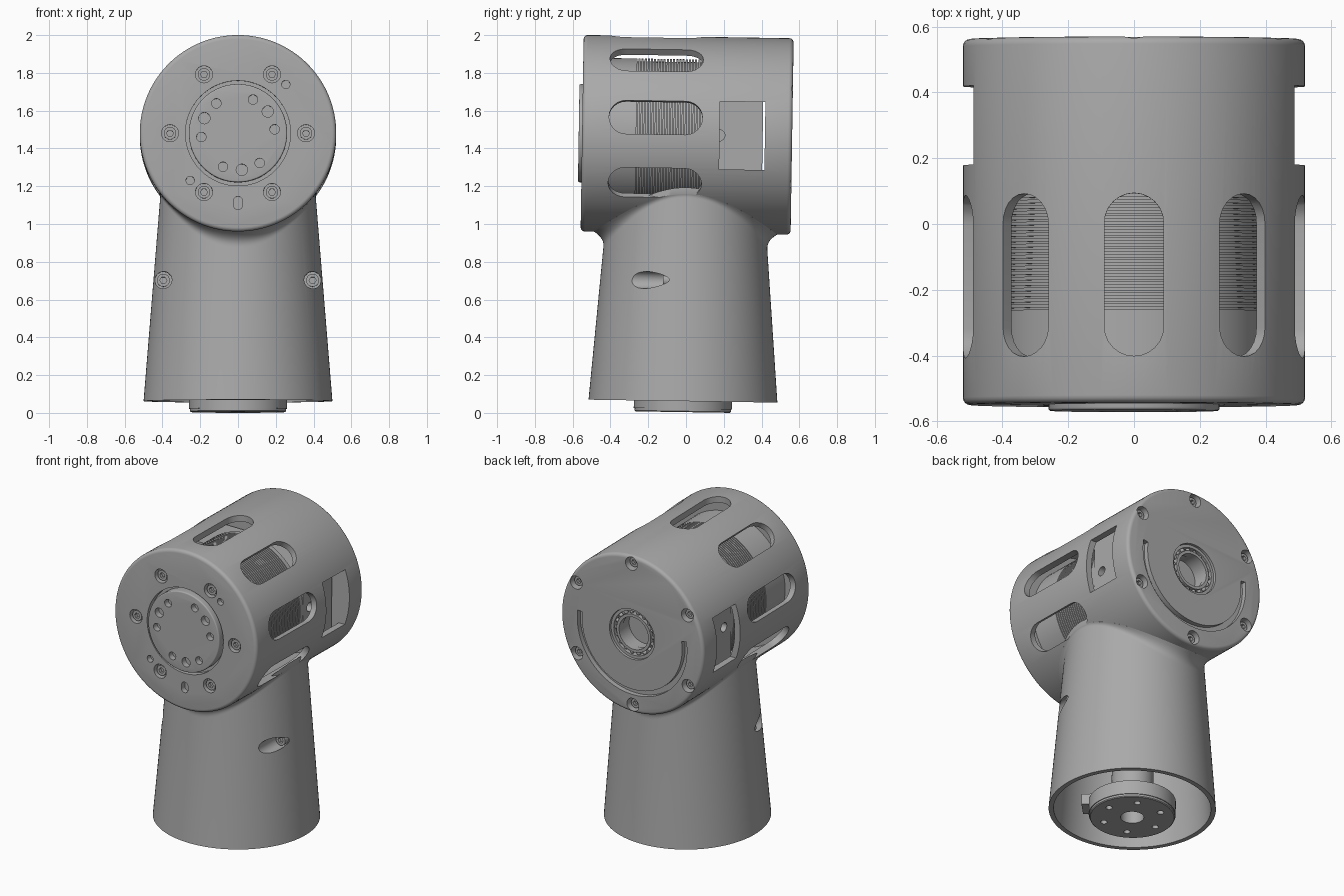
import bpy, bmesh
from math import pi, sin, cos, sqrt, radians
from mathutils import Matrix, Vector

cube = bpy.data.objects.get("Cube")
if cube:
    bpy.data.objects.remove(cube)

grey = bpy.data.materials.new("machined_grey")
grey.use_nodes = True
grey.diffuse_color = (0.4, 0.4, 0.4, 1)
grey.node_tree.nodes["Principled BSDF"].inputs["Base Color"].default_value = grey.diffuse_color

# Everything is built about the housing centre, then leaned very slightly
PLACE = Matrix.Translation((0, 0.006, 1.472)) @ Matrix.Rotation(radians(-0.9), 4, 'X')
R, HALF = 0.52, 0.556


def frame(u, v, h):
    return Matrix((u, v, h)).transposed().to_4x4()


FRONT = frame((1, 0, 0), (0, 0, 1), (0, -1, 0))
BACK = frame((1, 0, 0), (0, 0, 1), (0, 1, 0))
UP = Matrix.Identity(4)


def radial(deg):
    a = radians(deg)
    return frame((0, 1, 0), (cos(a), 0, -sin(a)), (sin(a), 0, cos(a)))


def polar(r, deg):
    return r * cos(radians(deg)), r * sin(radians(deg))


# Outlines
def circle(r, c=(0, 0), n=32):
    return [(c[0] + r * cos(2 * pi * i / n), c[1] + r * sin(2 * pi * i / n)) for i in range(n)]


def rect(u0, u1, v0, v1):
    return [(u0, v0), (u1, v0), (u1, v1), (u0, v1)]


def stadium(u0, u1, v, r, n=12):
    arc = [pi / 2 - pi * i / n for i in range(n + 1)]
    return ([(u1 - r + r * cos(a), v + r * sin(a)) for a in arc]
            + [(u0 + r - r * cos(a), v - r * sin(a)) for a in arc])


def arc_band(r0, r1, a0, a1, n=40):
    angles = [a0 + (a1 - a0) * i / n for i in range(n + 1)]
    return [polar(r1, a) for a in angles] + [polar(r0, a) for a in reversed(angles)]


# Solids
def skin(bm, rings, cap=True, loop=False):
    rows = [[bm.verts.new(p) for p in ring] for ring in rings]
    n = len(rows[0])
    pairs = list(zip(rows, rows[1:])) + ([(rows[-1], rows[0])] if loop else [])
    for a, b in pairs:
        for i in range(n):
            j = (i + 1) % n
            bm.faces.new((a[i], a[j], b[j], b[i]))
    if cap and not loop:
        bm.faces.new(rows[0])
        bm.faces.new(rows[-1])


def prism(bm, outline, m, h0, h1):
    skin(bm, [[m @ Vector((u, v, h)) for u, v in outline] for h in (h0, h1)])


def lathe(bm, profile, m, n=96, loop=False):
    skin(bm, [[m @ Vector((u, v, h)) for u, v in circle(r, n=n)] for r, h in profile], loop=loop)


def rounded(r, h0, h1, b):
    q = [(b * (1 - cos(t)), b * (1 - sin(t))) for t in (0, pi / 8, pi / 4, 3 * pi / 8, pi / 2)]
    return [(r - x, h0 + y) for x, y in reversed(q)] + [(r - x, h1 - y) for x, y in q]


def finish(name, bm):
    bmesh.ops.recalc_face_normals(bm, faces=bm.faces)
    me = bpy.data.meshes.new(name)
    bm.to_mesh(me)
    bm.free()
    ob = bpy.data.objects.new(name, me)
    bpy.context.collection.objects.link(ob)
    me.materials.append(grey)
    return ob


def carve(ob, bm):
    cutter = finish("cutter", bm)
    cutter.hide_render = True
    mod = ob.modifiers.new("cut", 'BOOLEAN')
    mod.operation, mod.solver, mod.object = 'DIFFERENCE', 'EXACT', cutter
    bpy.context.view_layer.update()
    dg = bpy.context.evaluated_depsgraph_get()
    mesh = bpy.data.meshes.new_from_object(ob.evaluated_get(dg))
    ob.modifiers.clear()
    ob.data = mesh
    bpy.data.objects.remove(cutter)


parts = []

# Housing shell with end faces
bm = bmesh.new()
lathe(bm, rounded(R, -HALF, HALF, 0.022), BACK, 128)
housing = finish("housing", bm)
bm = bmesh.new()
prism(bm, circle(0.48, n=128), BACK, -0.47, 0.415)
carve(housing, bm)

face_bolts = [polar(0.36, a) for a in range(0, 360, 60)]
rim_bolts = [polar(0.468, a) for a in range(30, 390, 60)]
bm = bmesh.new()
for deg in (-120, -80, -40, 0, 40, 80, 120):            # vent slots
    prism(bm, stadium(-0.415, 0.08, 0, 0.09), radial(deg), 0.44, 0.6)
for deg in (-90, 90):                                   # side windows
    prism(bm, rect(0.172, 0.412, -0.18, 0.18), radial(deg), 0.41, 0.6)
for c in face_bolts:
    prism(bm, circle(0.045, c), FRONT, 0.515, 0.6)
for c in rim_bolts:
    prism(bm, circle(0.043, c), BACK, 0.5, 0.6)
for c in ((0.253, 0.258), (-0.253, -0.25)):             # dowel holes
    prism(bm, circle(0.022, c, 20), FRONT, 0.52, 0.6)
key = [(v, u) for u, v in stadium(-0.405, -0.335, 0, 0.024)]
prism(bm, key, FRONT, 0.52, 0.6)
prism(bm, circle(0.278, n=96), FRONT, 0.515, 0.6)       # output recess
prism(bm, arc_band(0.365, 0.4, -188, 8), BACK, 0.525, 0.6)
lathe(bm, [(0.11, 0.43), (0.11, 0.5), (0.165, 0.5), (0.165, 0.6)], BACK, 64)
carve(housing, bm)
parts.append(housing)

# Output disc with its hole pattern
bm = bmesh.new()
lathe(bm, rounded(0.26, 0.5, 0.574, 0.008), FRONT)
disc = finish("output_disc", bm)
bm = bmesh.new()
for k in range(9):
    deg = (6, 36, 66)[k % 3] + 120 * (k // 3)
    prism(bm, circle(0.03 if k % 3 == 1 else 0.025, polar(0.195, deg), 24), FRONT, 0.535, 0.6)
carve(disc, bm)
parts.append(disc)

# Finned motor inside the housing
bm = bmesh.new()
profile = [(0.4, -0.468), (0.4, -0.27)]
for i in range(21):
    y = -0.27 + 0.0167 * i
    profile += [(0.385, y), (0.385, y + 0.006), (0.4, y + 0.006), (0.4, y + 0.0167)]
lathe(bm, profile + [(0.4, 0.1)], BACK, 72)
parts.append(finish("finned_motor", bm))

# Rear block behind the side windows
bm = bmesh.new()
prism(bm, rect(-0.4, 0.4, -0.25, 0.25), BACK, 0.1, 0.4)
block = finish("rear_block", bm)
bm = bmesh.new()
for deg in (-90, 90):
    prism(bm, circle(0.03, (0.17, 0), 24), radial(deg), 0.3, 0.5)
carve(block, bm)
parts.append(block)

# Rear bearing: two rings and balls
bm = bmesh.new()
for r0, r1 in ((0.106, 0.125), (0.145, 0.164)):
    lathe(bm, [(r0, 0.495), (r1, 0.495), (r1, 0.54), (r0, 0.54)], BACK, 64, loop=True)
for i in range(18):
    x, z = polar(0.135, 20 * i)
    bmesh.ops.create_icosphere(bm, subdivisions=2, radius=0.014,
                               matrix=Matrix.Translation((x, 0.52, z)))
parts.append(finish("rear_bearing", bm))

# Neck: tapered sleeve flaring into the underside of the housing
N = 128
BASE = -1.41


def taper(z):
    return 0.5 - 0.0817 * (z - BASE)


steps = 8
rings = [[] for _ in range(steps + 6)]
for i in range(N):
    a = 2 * pi * i / N
    f = sin(a) ** 2
    r_end = 0.427 + 0.008 * f - 0.012 * (1 - f) + 0.05 * f
    z_end = -sqrt(R * R - (r_end * cos(a)) ** 2)
    h = 0.02 + 0.065 * f
    column = [(taper(BASE), BASE)]
    for k in range(steps + 1):
        t = k / steps
        z = z_end - h * (1 - t)
        column.append((taper(z) + (r_end - taper(z_end)) * t ** 2.5, z))
    for s in (1, 0.75, 0.5, 0.25):                      # saddle cap in the shell wall
        r = r_end * s
        column.append((r, -sqrt(0.5 ** 2 - (r * cos(a)) ** 2)))
    for ring, (r, z) in zip(rings, column):
        ring.append((r * cos(a), r * sin(a), z))
bm = bmesh.new()
skin(bm, rings)
neck = finish("neck", bm)
bm = bmesh.new()
prism_top = -0.86
lathe(bm, [(0.473, -1.45), (0.43, prism_top)], UP, N)
neck_bolts = [(-0.395, -0.772), (0.395, -0.772)]
for c in neck_bolts:
    prism(bm, circle(0.045, c), FRONT, 0.08, 0.6)
carve(neck, bm)
parts.append(neck)

# Base flange, shaft and tab inside the neck
bm = bmesh.new()
lathe(bm, [(0.25, -1.468), (0.255, -1.463), (0.255, -1.45), (0.26, -1.45), (0.26, -1.36),
           (0.125, -1.36), (0.125, prism_top + 0.01)], UP)
flange = finish("base_flange", bm)
bm = bmesh.new()
prism(bm, circle(0.07), UP, -1.5, -1.3)
for k in range(6):
    prism(bm, circle(0.02, polar(0.18, 60 * k), 20), UP, -1.5, -1.42)
carve(flange, bm)
parts.append(flange)
bm = bmesh.new()
prism(bm, rect(0.2, 0.3, -0.06, 0.06), Matrix.Rotation(radians(-45), 4, 'Z'), -1.4, -1.33)
parts.append(finish("flange_tab", bm))

# Socket-head screws
bm, sockets = bmesh.new(), bmesh.new()
groups = ((face_bolts, FRONT, 0.51, 0.543, 0.033), (rim_bolts, BACK, 0.495, 0.53, 0.03),
          (neck_bolts, FRONT, 0.075, 0.115, 0.034))
for centres, m, h0, h1, r in groups:
    for c in centres:
        prism(bm, circle(r, c, 24), m, h0, h1)
        prism(sockets, circle(r * 0.55, c, 6), m, h1 - 0.02, h1 + 0.02)
screws = finish("screws", bm)
carve(screws, sockets)
parts.append(screws)

# Placement and smooth shading
bpy.ops.object.select_all(action='DESELECT')
for ob in parts:
    ob.matrix_world = PLACE
    ob.select_set(True)
bpy.context.view_layer.objects.active = housing
bpy.ops.object.shade_smooth_by_angle(angle=radians(30))
